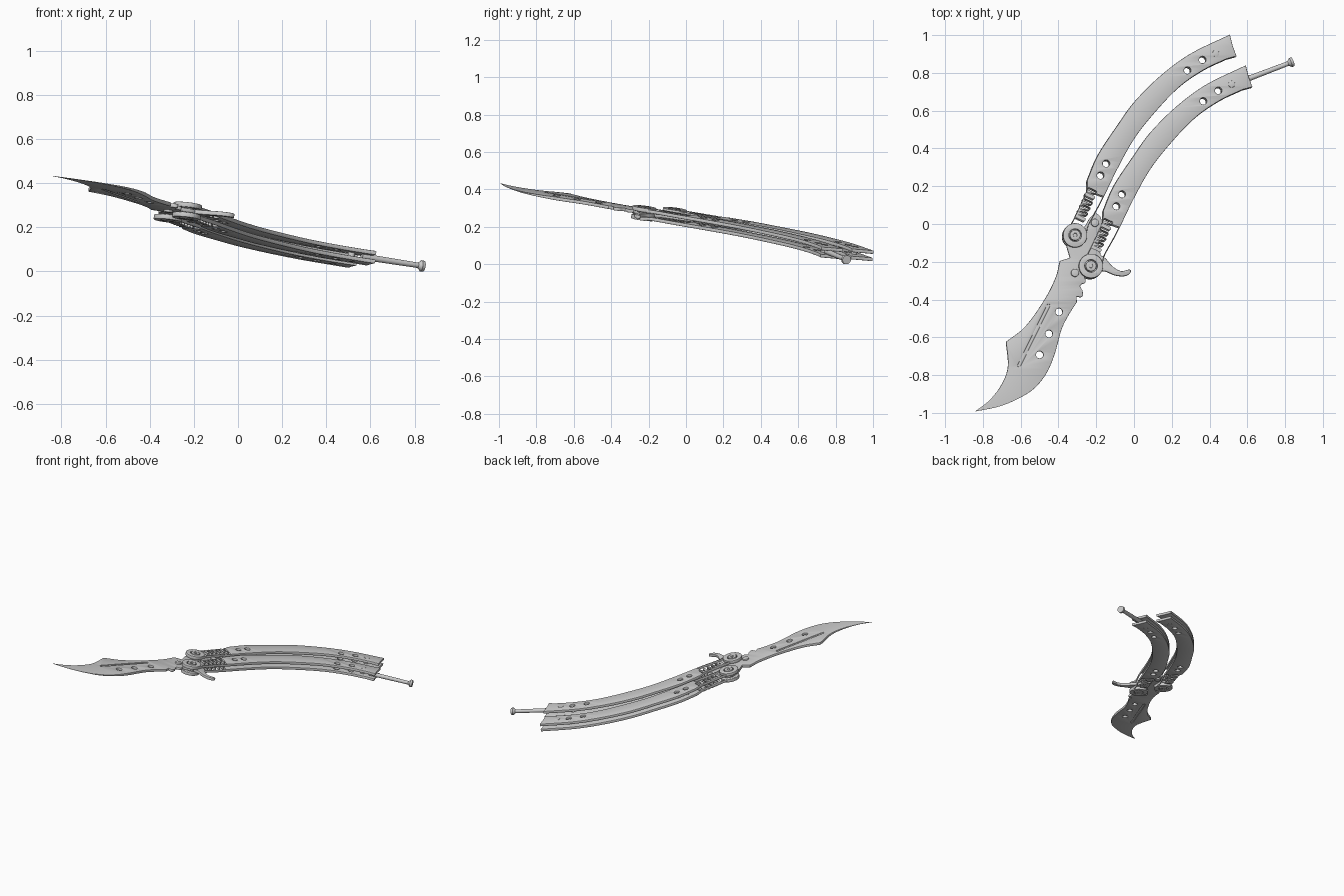
import bpy, bmesh, math
from mathutils import Vector, Matrix

if "Cube" in bpy.data.objects:
    bpy.data.objects.remove(bpy.data.objects["Cube"])

# The knife lies in a tilted plane z = A + B*x + C*y; w is the offset along its normal
A, B, C = 0.217, -0.111, -0.12
N = Vector((-B, -C, 1)).normalized()
TILT = Matrix(((1, 0, N.x, 0), (0, 1, N.y, 0), (B, C, N.z, A), (0, 0, 0, 1)))
parts = []


def smooth(pts, n=5):
    """Closed outline through the points; a third value marks a sharp corner."""
    out, k = [], len(pts)
    P = [Vector(p[:2]) for p in pts]
    for i in range(k):
        j = (i + 1) % k
        p, q = P[i], P[j]
        d = q - p
        L = d.length
        m0 = d if len(pts[i]) > 2 else (q - P[i - 1]).normalized() * L
        m1 = d if len(pts[j]) > 2 else (P[(j + 1) % k] - p).normalized() * L
        steps = 1 if len(pts[i]) > 2 and len(pts[j]) > 2 else n
        for s in range(steps):
            t = s / steps
            out.append(p * (2*t**3 - 3*t*t + 1) + m0 * (t**3 - 2*t*t + t)
                       + q * (3*t*t - 2*t**3) + m1 * (t**3 - t*t))
    return out


def circle(x, y, r, n=24):
    return [Vector((x + r * math.cos(2*math.pi*i/n), y + r * math.sin(2*math.pi*i/n))) for i in range(n)]


def slot(a, b, r):
    """Round-ended slot from a to b."""
    a, b = Vector(a), Vector(b)
    g = math.atan2(b.y - a.y, b.x - a.x)
    arc = lambda c, s: [c + r * Vector((math.cos(s + i*math.pi/4), math.sin(s + i*math.pi/4))) for i in range(5)]
    return arc(b, g - math.pi/2) + arc(a, g + math.pi/2)


def shift(loop, d):
    return [p + Vector(d) for p in loop]


def finish(name, me):
    me.transform(TILT)
    me.shade_smooth()
    me.set_sharp_from_angle(angle=math.radians(30))
    ob = bpy.data.objects.new(name, me)
    bpy.context.collection.objects.link(ob)
    parts.append(ob)
    return ob


def plate(name, loops, w0, w1, bevel=0.003, shape=None):
    """Filled outline with holes, bevelled, between heights w0 and w1."""
    cu = bpy.data.curves.new(name, 'CURVE')
    cu.dimensions, cu.fill_mode = '2D', 'BOTH'
    cu.extrude, cu.bevel_depth, cu.offset = (w1 - w0) / 2 - bevel, bevel, -bevel
    cu.bevel_resolution = 1
    for loop in loops:
        sp = cu.splines.new('POLY')
        sp.points.add(len(loop) - 1)
        sp.use_cyclic_u = True
        for pt, p in zip(sp.points, loop):
            pt.co = (p[0], p[1], 0, 1)
    tmp = bpy.data.objects.new(name + "_curve", cu)
    bpy.context.collection.objects.link(tmp)
    dg = bpy.context.evaluated_depsgraph_get()
    me = bpy.data.meshes.new_from_object(tmp.evaluated_get(dg))
    bpy.data.objects.remove(tmp)
    bm = bmesh.new()
    bm.from_mesh(me)
    bmesh.ops.remove_doubles(bm, verts=bm.verts, dist=1e-5)
    bmesh.ops.recalc_face_normals(bm, faces=bm.faces)
    for v in bm.verts:
        v.co.z += (w0 + w1) / 2
        if shape:
            shape(v)
    bm.to_mesh(me)
    bm.free()
    return finish(name, me)


def rod(name, a, b, r0, r1):
    """Round bar between two points of the knife plane."""
    a, b = Vector((*a, 0)), Vector((*b, 0))
    bm = bmesh.new()
    m = Matrix.Translation((a + b) / 2) @ (b - a).to_track_quat('Z', 'Y').to_matrix().to_4x4()
    bmesh.ops.create_cone(bm, cap_ends=True, segments=20, radius1=r0, radius2=r1,
                          depth=(b - a).length, matrix=m)
    me = bpy.data.meshes.new(name)
    bm.to_mesh(me)
    bm.free()
    finish(name, me)


# Blade with tang, scalloped choil, three holes and a fuller
blade = smooth([
    (-.842, -.993, 1), (-.71, -.965), (-.604, -.92), (-.525, -.868), (-.462, -.788), (-.42, -.688),
    (-.383, -.556), (-.345, -.48), (-.303, -.415, 1), (-.305, -.385, 1), (-.275, -.385), (-.272, -.355, 1),
    (-.285, -.325), (-.258, -.31), (-.262, -.28, 1), (-.2, -.25), (-.175, -.19), (-.19, -.1), (-.175, -.03),
    (-.175, .03), (-.203, .055), (-.235, .03), (-.27, -.02), (-.33, -.02), (-.36, -.09), (-.34, -.18, 1),
    (-.393, -.196, 1), (-.414, -.28), (-.472, -.397), (-.578, -.545), (-.678, -.624, 1), (-.668, -.757),
    (-.7, -.847), (-.763, -.931)])
fuller = slot((-.453, -.432), (-.609, -.75), .008)


def taper(v):
    v.co.z *= min(1, max(.1, (v.co.y + 1.0) / .3))


plate("blade", [blade, fuller] + [circle(x, y, .019) for x, y in
      ((-.398, -.466), (-.451, -.582), (-.5, -.693))], -.009, .009, .003, taper)
plate("fuller_floor", [slot((-.453, -.432), (-.609, -.75), .0095)], -.003, .003, .0005)

# Tang pins
for i, (x, y) in enumerate(((-.208, .005), (-.314, -.26))):
    plate(f"tang_pin_{i+1}", [circle(x, y, .021)], -.02, .02)

# Handles: two identical curved pairs of scales
outline = smooth([
    (-.335, -.003), (-.373, -.05), (-.345, -.115), (-.285, -.115), (-.255, -.06), (-.245, -.015),
    (-.18, .105), (-.09, .29), (0, .45), (.11, .59), (.24, .725), (.37, .815), (.49, .872, 1),
    (.54, .885, 1), (.52, .94, 1), (.505, 1.0, 1), (.29, .895), (.135, .78), (0, .645), (-.09, .52),
    (-.195, .36), (-.25, .23, 1), (-.252, .17, 1)])
holes = [circle(x, y, .018) for x, y in ((.28, .81), (.36, .866), (-.15, .317), (-.18, .254))]
for i in range(6):
    x, y = -.287 + .0125 * i, .03 + .029 * i
    holes.append(slot((x - .017, y + .008), (x + .019, y - .009), .0055))

for side, d in (("left", (0, 0)), ("right", (.084, -.163))):
    px, py = -.315 + d[0], -.063 + d[1]
    for face, s in (("top", 1), ("bottom", -1)):
        lo, hi = sorted((s * .010, s * .029))
        plate(f"{side}_{face}_scale", [shift(l, d) for l in [outline] + holes], lo, hi, .004)
        # Pivot washer and screw head
        lo, hi = sorted((s * .012, s * .034))
        plate(f"{side}_{face}_pivot_washer", [circle(px, py, .064, 36), circle(px, py, .033)], lo, hi)
        lo, hi = sorted((s * .008, s * .036))
        plate(f"{side}_{face}_pivot_screw", [circle(px, py, .028), circle(px, py, .011, 6)], lo, hi, .002)
        # Rivet head at the handle end
        lo, hi = sorted((s * .02, s * .031))
        plate(f"{side}_{face}_rivet", [circle(.43 + d[0], .9 + d[1], .018)], lo, hi, .002)
    plate(f"{side}_pivot_pin", [circle(px, py, .018)], -.03, .03)
    plate(f"{side}_spacer", [circle(.43 + d[0], .9 + d[1], .016)], -.025, .025)

# Finger hook beside the right pivot
hook = smooth([(-.19, -.17), (-.155, -.18), (-.12, -.22), (-.07, -.25), (-.02, -.243), (-.022, -.262),
               (-.05, -.276), (-.10, -.272), (-.15, -.252), (-.2, -.24)])
plate("finger_hook", [hook], -.010, .010, .004)

# Latch bar with flared head at the end of the right handle
rod("latch_bar", (.56, .752), (.835, .857), .015, .012)
rod("latch_neck", (.815, .849), (.829, .8545), .012, .025)
rod("latch_head", (.829, .8545), (.842, .8595), .026, .024)

# Stand the model on the floor
low = min(v.co.z for o in parts for v in o.data.vertices)
for o in parts:
    o.data.transform(Matrix.Translation((0, 0, -low)))
